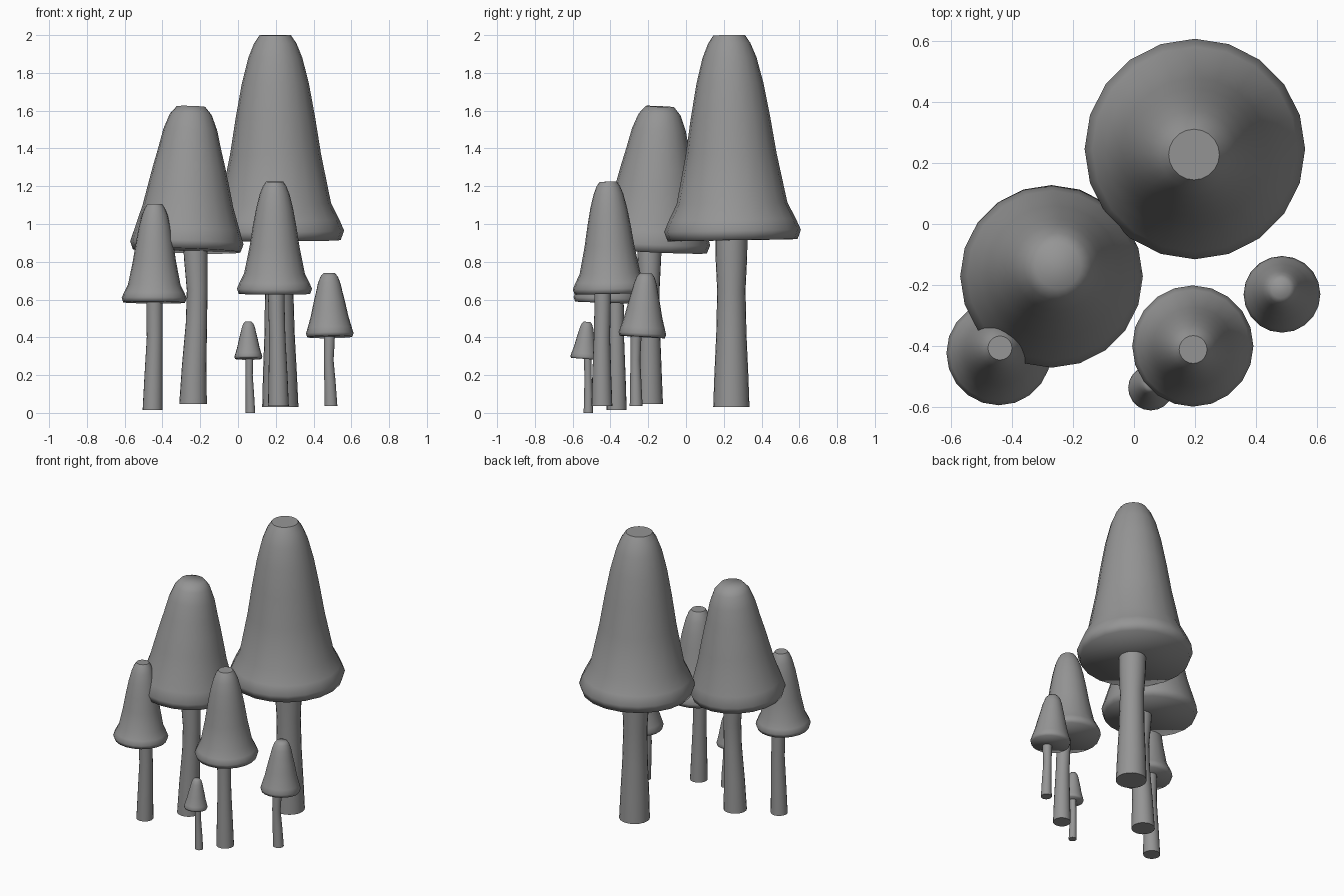
import bpy, bmesh, math
from mathutils import Vector

SIDES = 20
GREY = bpy.data.materials.new("dark_grey")
GREY.diffuse_color = (.3, .3, .3, 1)

# Cap profiles: (fraction of radius, fraction of height)
BELL = [(.95, 0), (1, .046), (.93, .1), (.81, .18), (.665, .42), (.58, .6),
        (.49, .765), (.395, .89), (.31, .96), (.23, 1)]
FULL = [(.95, 0), (1, .055), (.93, .145), (.8, .31), (.73, .43), (.64, .58),
        (.56, .7), (.475, .84), (.37, .945), (.25, 1)]


def loft(name, rings, axis, sharp_ends):
    """Smooth closed skin through circles (centre, radius) square to axis."""
    bm = bmesh.new()
    turn = Vector((0, 0, 1)).rotation_difference(axis)
    loops = []
    for c, r in rings:
        loops.append([bm.verts.new(c + turn @ Vector((r * math.cos(a), r * math.sin(a), 0)))
                      for a in (2 * math.pi * i / SIDES for i in range(SIDES))])
    for lo, hi in zip(loops, loops[1:]):
        for i in range(SIDES):
            j = (i + 1) % SIDES
            bm.faces.new((lo[i], lo[j], hi[j], hi[i]))
    ends = [bm.faces.new(loops[0][::-1]), bm.faces.new(loops[-1])]
    for f in bm.faces:
        f.smooth = True
    for end, sharp in zip(ends, sharp_ends):
        for e in end.edges:
            e.smooth = not sharp
    me = bpy.data.meshes.new(name)
    bm.to_mesh(me)
    bm.free()
    me.materials.append(GREY)
    bpy.context.collection.objects.link(bpy.data.objects.new(name, me))


def mushroom(name, profile, base, top, radius, stem):
    # Cap, leaning from base centre to top centre; only the bell has a crisp flat top
    base, top = Vector(base), Vector(top)
    loft(name + "_cap", [(base.lerp(top, t), radius * f) for f, t in profile],
         top - base, (False, profile is BELL))
    # Stem, through (x, y, z, radius) points
    loft(name + "_stem", [(Vector(s[:3]), s[3]) for s in stem], Vector((0, 0, 1)), (True, True))


mushroom("tall_mushroom", BELL, (.2, .247, .914), (.197, .228, 2), .362,
         [(.224, .24, .03, .096), (.222, .24, .2, .09), (.22, .24, .42, .08),
          (.218, .24, .65, .075), (.215, .24, .83, .084), (.213, .24, .95, .085)])

mushroom("second_mushroom", FULL, (-.272, -.174, .858), (-.249, -.138, 1.622), .3,
         [(-.238, -.195, .048, .073), (-.232, -.195, .25, .065), (-.22, -.195, .48, .056),
          (-.216, -.195, .65, .055), (-.224, -.194, .83, .063), (-.226, -.193, .9, .063)])

mushroom("left_mushroom", BELL, (-.444, -.424, .584), (-.44, -.407, 1.105), .172,
         [(-.452, -.367, .015, .053), (-.447, -.368, .2, .048), (-.441, -.37, .4, .042),
          (-.442, -.372, .55, .043), (-.442, -.374, .63, .043)])

mushroom("front_mushroom", BELL, (.193, -.4, .63), (.194, -.412, 1.224), .199,
         [(.214, -.445, .037, .055), (.212, -.446, .2, .05), (.208, -.445, .4, .043),
          (.204, -.442, .55, .043), (.202, -.44, .68, .044)])

mushroom("right_mushroom", FULL, (.486, -.232, .402), (.482, -.212, .739), .126,
         [(.492, -.264, .037, .034), (.487, -.266, .16, .03), (.48, -.268, .28, .026),
          (.483, -.266, .38, .029), (.484, -.262, .45, .029)])

mushroom("small_mushroom", FULL, (.055, -.539, .286), (.055, -.524, .482), .074,
         [(.066, -.517, 0, .025), (.063, -.517, .1, .022), (.059, -.519, .2, .019),
          (.06, -.52, .27, .02), (.059, -.521, .32, .02)])
